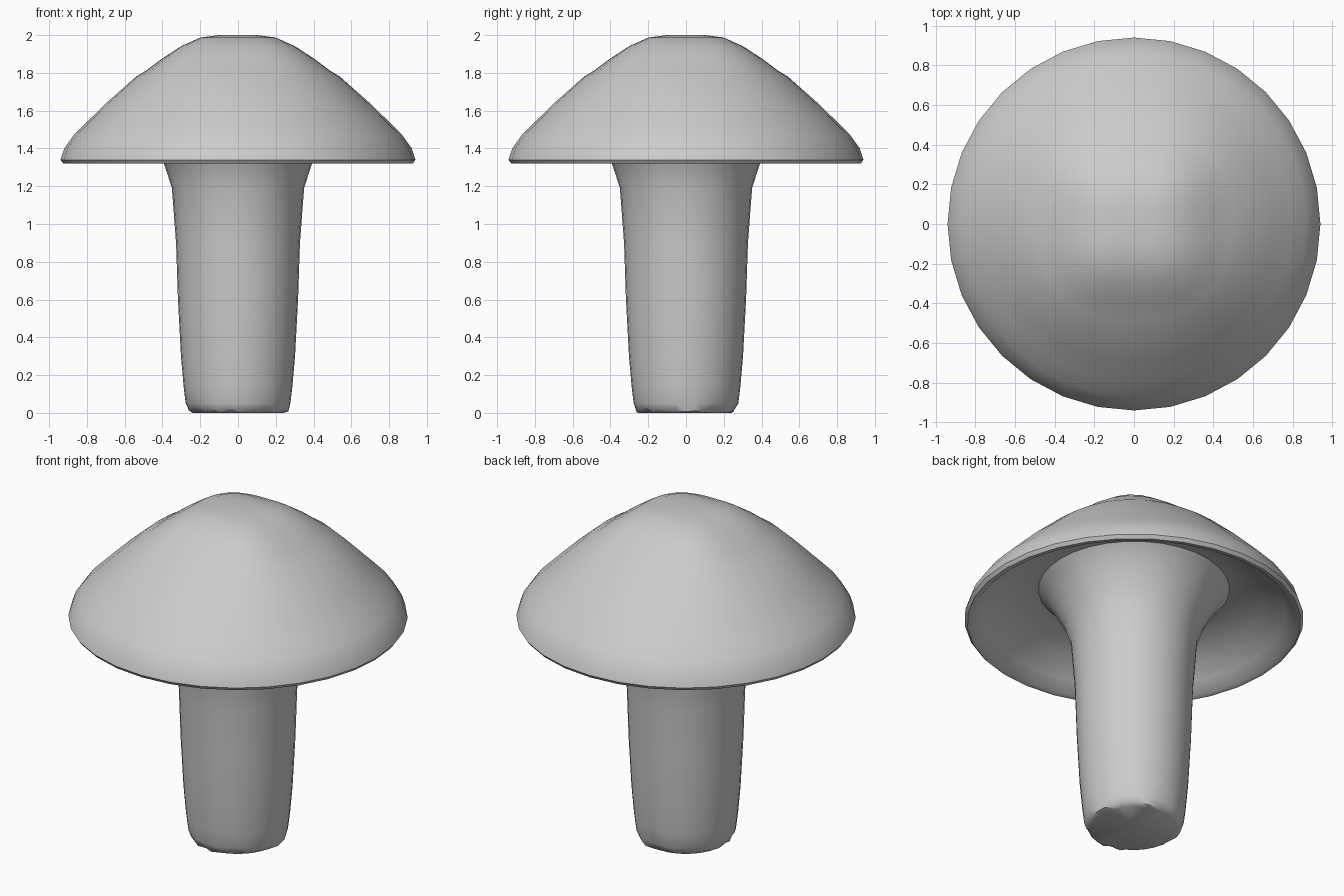
import bpy, bmesh, math, random

if "Cube" in bpy.data.objects:
    bpy.data.objects.remove(bpy.data.objects["Cube"])

random.seed(4)
SEGS = 32


def lathe(name, profile, jagged=()):
    """Spin (radius, z, squareness) points; squareness pushes the diagonals outward."""
    bm = bmesh.new()
    rings = []
    for i, (r, z, sq) in enumerate(profile):
        if r == 0:
            rings.append([bm.verts.new((0, 0, z))] * SEGS)
            continue
        ring = []
        for k in range(SEGS):
            a = 2 * math.pi * k / SEGS
            rr = r * (1 + sq * (1 - math.cos(4 * a)) / 2)
            zz = z
            if i in jagged:
                zz += random.uniform(0.0, 0.03)
                rr -= random.uniform(0.0, 0.012)
            ring.append(bm.verts.new((rr * math.cos(a), rr * math.sin(a), zz)))
        rings.append(ring)
    for p, q in zip(rings, rings[1:]):
        for k in range(SEGS):
            n = (k + 1) % SEGS
            corners = []
            for v in (p[k], q[k], q[n], p[n]):
                if v not in corners:
                    corners.append(v)
            bm.faces.new(corners)
    mesh = bpy.data.meshes.new(name)
    bm.to_mesh(mesh)
    bm.free()
    obj = bpy.data.objects.new(name, mesh)
    bpy.context.collection.objects.link(obj)
    bpy.ops.object.select_all(action='DESELECT')
    obj.select_set(True)
    bpy.context.view_layer.objects.active = obj
    bpy.ops.object.shade_smooth_by_angle(angle=math.radians(50))
    return obj


# Cap: slightly squared crown, thin lip and hollow underside
lathe("mushroom_cap", [
    (0, 2.0, 0), (0.10, 2.0, 0.1), (0.20, 1.987, 0.14), (0.30, 1.942, 0.12),
    (0.40, 1.877, 0.09), (0.49, 1.81, 0.06), (0.54, 1.78, 0.04),
    (0.70, 1.638, 0.01), (0.80, 1.54, 0), (0.87, 1.47, 0), (0.92, 1.40, 0),
    (0.94, 1.34, 0), (0.925, 1.32, 0), (0.895, 1.325, 0), (0.84, 1.385, 0),
    (0.72, 1.47, 0), (0.60, 1.52, 0), (0.53, 1.53, 0),
])

# Stem: flares into the cap, tapers down to a ragged foot
lathe("mushroom_stem", [
    (0.53, 1.53, 0), (0.49, 1.49, 0), (0.44, 1.41, 0), (0.39, 1.315, 0),
    (0.35, 1.19, 0), (0.328, 0.90, 0), (0.318, 0.60, 0), (0.302, 0.30, 0),
    (0.288, 0.14, 0), (0.277, 0.05, 0), (0.268, 0.0, 0), (0.24, 0.0, 0),
    (0, 0.0, 0),
], jagged=(10,))

# Outward-facing surfaces
for obj in bpy.data.objects:
    obj.data.flip_normals() if obj.data.polygons[0].normal.z < 0 and obj.name == "mushroom_cap" else None
stem = bpy.data.objects["mushroom_stem"].data
if stem.polygons[-1].normal.z > 0:
    stem.flip_normals()
